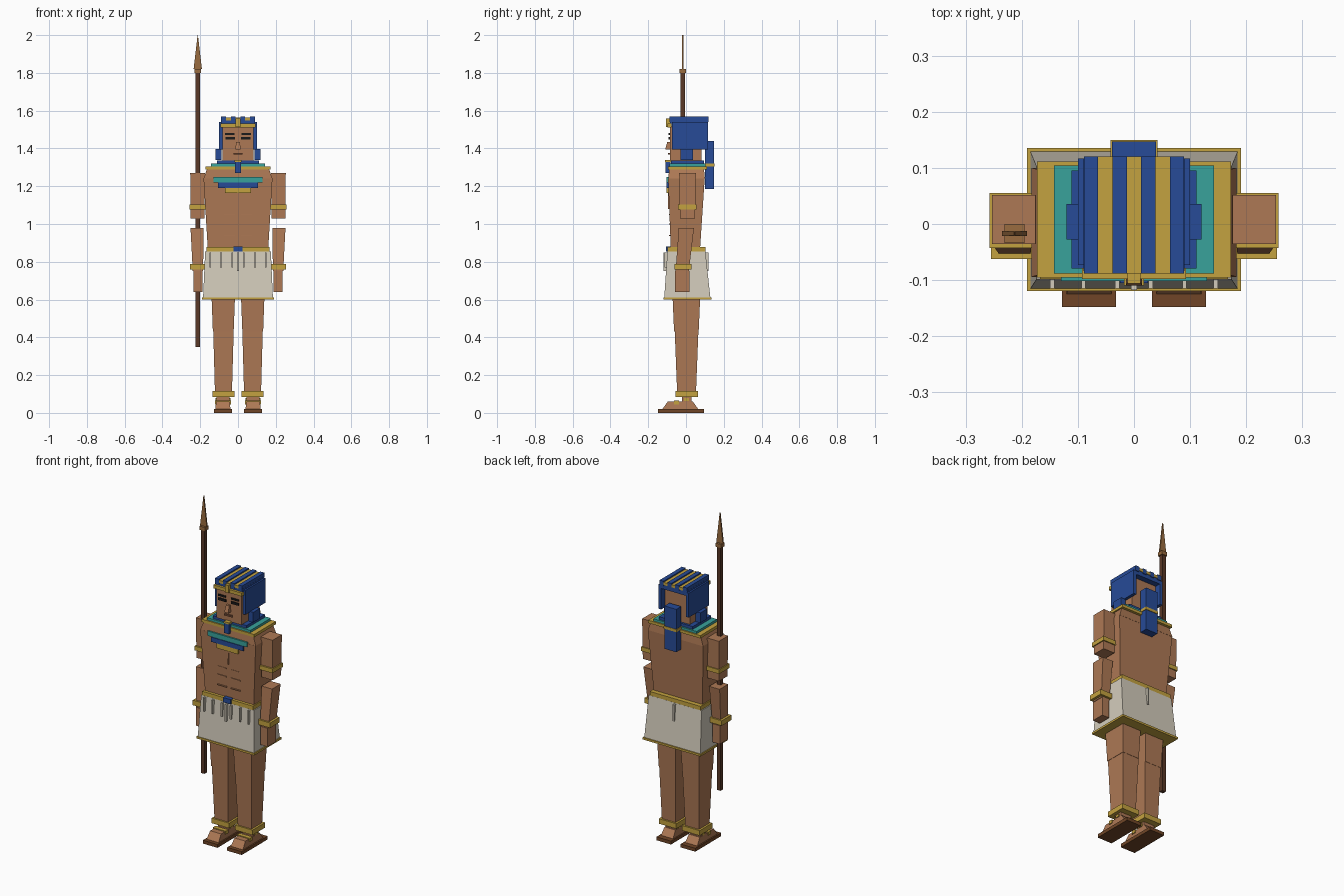
import bpy
import bmesh

cube = bpy.data.objects.get("Cube")
if cube:
    bpy.data.objects.remove(cube, do_unlink=True)


def material(name, *rgb):
    mat = bpy.data.materials.new(name)
    color = (*rgb, 1)
    mat.use_nodes = True
    mat.diffuse_color = color
    shader = next(n for n in mat.node_tree.nodes if n.type == "BSDF_PRINCIPLED")
    shader.inputs["Base Color"].default_value = color
    return mat


skin = material("tan skin", .42, .19, .09)
gold = material("gold", .55, .36, .05)
blue = material("deep blue", .02, .07, .31)
teal = material("teal", .04, .36, .33)
linen = material("cream linen", .65, .6, .5)
leather = material("sandal leather", .16, .06, .02)
wood = material("dark wood", .1, .04, .02)
bronze = material("bronze", .32, .15, .05)
black = material("eye paint", .01, .01, .01)
lip = material("lip brown", .2, .08, .04)


def block(name, mat, center, size, top=(1, 1), lean=(0, 0)):
    """Box whose top face may be scaled by top and shifted by lean."""
    bm = bmesh.new()
    bmesh.ops.create_cube(bm, size=1)
    for v in bm.verts:
        upper = v.co.z > 0
        for axis in range(3):
            v.co[axis] *= size[axis]
            if upper and axis < 2:
                v.co[axis] = v.co[axis] * top[axis] + lean[axis]
            v.co[axis] += center[axis]
    bmesh.ops.recalc_face_normals(bm, faces=bm.faces)
    mesh = bpy.data.meshes.new(name)
    bm.to_mesh(mesh)
    bm.free()
    mesh.materials.append(mat)
    obj = bpy.data.objects.new(name, mesh)
    bpy.context.collection.objects.link(obj)
    return obj


def pair(name, mat, center, size, top=(1, 1), lean=(0, 0)):
    """Matching blocks on the left (+x) and right (-x)."""
    x, y, z = center
    for side, sign in (("left", 1), ("right", -1)):
        block(f"{side}_{name}", mat, (sign * x, y, z), size, top, (sign * lean[0], lean[1]))


# Sandals and feet
pair("sandal_sole", leather, center=(.08, -.026, .01), size=(.096, .243, .02))
pair("foot", skin, center=(.08, -.03, .04), size=(.08, .19, .04), top=(.9, .7))
pair("toe_strap", gold, center=(.08, -.05, .055), size=(.085, .025, .02))
pair("ankle", skin, center=(.08, .003, .07), size=(.07, .05, .05))
pair("heel_strap", gold, center=(.08, .003, .07), size=(.08, .025, .015))

# Legs
pair("ankle_band", gold, center=(.077, .004, .1), size=(.115, .12, .03))
pair("shin", skin, center=(.077, .003, .27), size=(.09, .1, .32), top=(1.2, 1.25))
pair("thigh", skin, center=(.078, .002, .54), size=(.11, .13, .22), top=(1.15, 1.15))

# Kilt with raised pleats, hem and belt
block("kilt", linen, center=(0, .007, .73), size=(.37, .245, .25), top=(.94, .82), lean=(0, -.005))
block("kilt_hem", gold, center=(0, .008, .605), size=(.382, .255, .012))
for x in (.03, .09, .146):
    pair("pleat", linen, center=(x, -.106, .81), size=(.008, .018, .08))
block("front_center_pleat", linen, center=(0, -.106, .8), size=(.01, .024, .1))
block("back_center_pleat", linen, center=(0, .11, .8), size=(.01, .02, .1))
block("belt", gold, center=(0, .002, .866), size=(.335, .2, .025))
block("belt_buckle", blue, center=(0, -.09, .868), size=(.05, .03, .028))

# Torso
block("torso", skin, center=(0, -.003, 1.055), size=(.32, .155, .37), top=(1.14, 1.25), lean=(0, .005))
block("shoulders", skin, center=(0, .003, 1.265), size=(.365, .194, .05), top=(.9, .95))
block("breastbone_ridge", skin, center=(0, -.09, 1.13), size=(.006, .012, .1))
for z in (.94, 1, 1.05):
    pair("stomach_ridge", skin, center=(.045, -.085, z), size=(.06, .01, .006))

# Layered collar and chest ornament
for name, mat, width, depth, z in (("gold", gold, .345, .206, 1.297), ("teal", teal, .286, .192, 1.311),
                                   ("blue", blue, .222, .174, 1.328)):
    block(f"collar_{name}", mat, (0, .008, z), (width, depth, .017))
for name, mat, width, z in (("teal", teal, .26, 1.235), ("blue", blue, .21, 1.205),
                            ("gold", gold, .14, 1.177)):
    block(f"chest_plate_{name}", mat, (0, -.092, z), (width, .02, .028))

# Arms, hands and bands
pair("upper_arm", skin, center=(.214, .008, 1.15), size=(.074, .08, .24), top=(1.05, 1.1))
pair("upper_arm_band", gold, center=(.215, .006, 1.09), size=(.085, .098, .025))
pair("forearm", skin, center=(.212, -.02, .865), size=(.055, .07, .23), top=(1.25, 1.15), lean=(.005, .022))
pair("wrist_band", gold, center=(.214, -.017, .773), size=(.082, .09, .03))
pair("hand", skin, center=(.212, -.02, .695), size=(.048, .078, .11))

# Head and face
block("neck", skin, center=(0, 0, 1.33), size=(.1, .1, .06))
block("head", skin, center=(0, -.002, 1.43), size=(.166, .168, .19))
block("nose", skin, center=(0, -.095, 1.415), size=(.028, .03, .04), top=(.7, .6), lean=(0, .005))
block("mouth", lip, center=(0, -.088, 1.372), size=(.05, .012, .01))
pair("eyebrow", black, center=(.043, -.088, 1.477), size=(.05, .009, .01))
pair("eye", black, center=(.042, -.088, 1.454), size=(.05, .009, .014))
block("beard", blue, center=(0, -.095, 1.3), size=(.03, .026, .06), top=(1.1, 1.1))
block("beard_clasp", gold, center=(0, -.095, 1.334), size=(.036, .03, .01))

# Striped headdress
block("headdress_cap", blue, center=(0, .016, 1.535), size=(.18, .2, .03))
for i in range(7):
    is_blue = i % 2 == 0
    block(f"crown_stripe_{i}", blue if is_blue else gold, (.0255 * (i - 3), .016, 1.555),
          (.0255, .208, .03 if is_blue else .016))
block("brow_band", gold, center=(0, -.088, 1.522), size=(.186, .02, .02))
block("brow_ornament", gold, center=(0, -.096, 1.535), size=(.024, .02, .045))
pair("headdress_side", blue, center=(.091, .022, 1.468), size=(.018, .19, .145))
pair("headdress_lappet", blue, center=(.104, .004, 1.368), size=(.032, .064, .06))
block("hair_tail", blue, center=(0, .124, 1.312), size=(.078, .046, .255))
block("hair_tail_band", gold, center=(0, .124, 1.313), size=(.084, .052, .016))

# Spear
block("spear_shaft", wood, center=(-.213, -.017, 1.08), size=(.024, .024, 1.46))
block("spear_collar", bronze, center=(-.213, -.017, 1.81), size=(.036, .034, .022))
block("spear_blade", bronze, center=(-.213, -.017, 1.91), size=(.044, .009, .18), top=(.04, .8))
